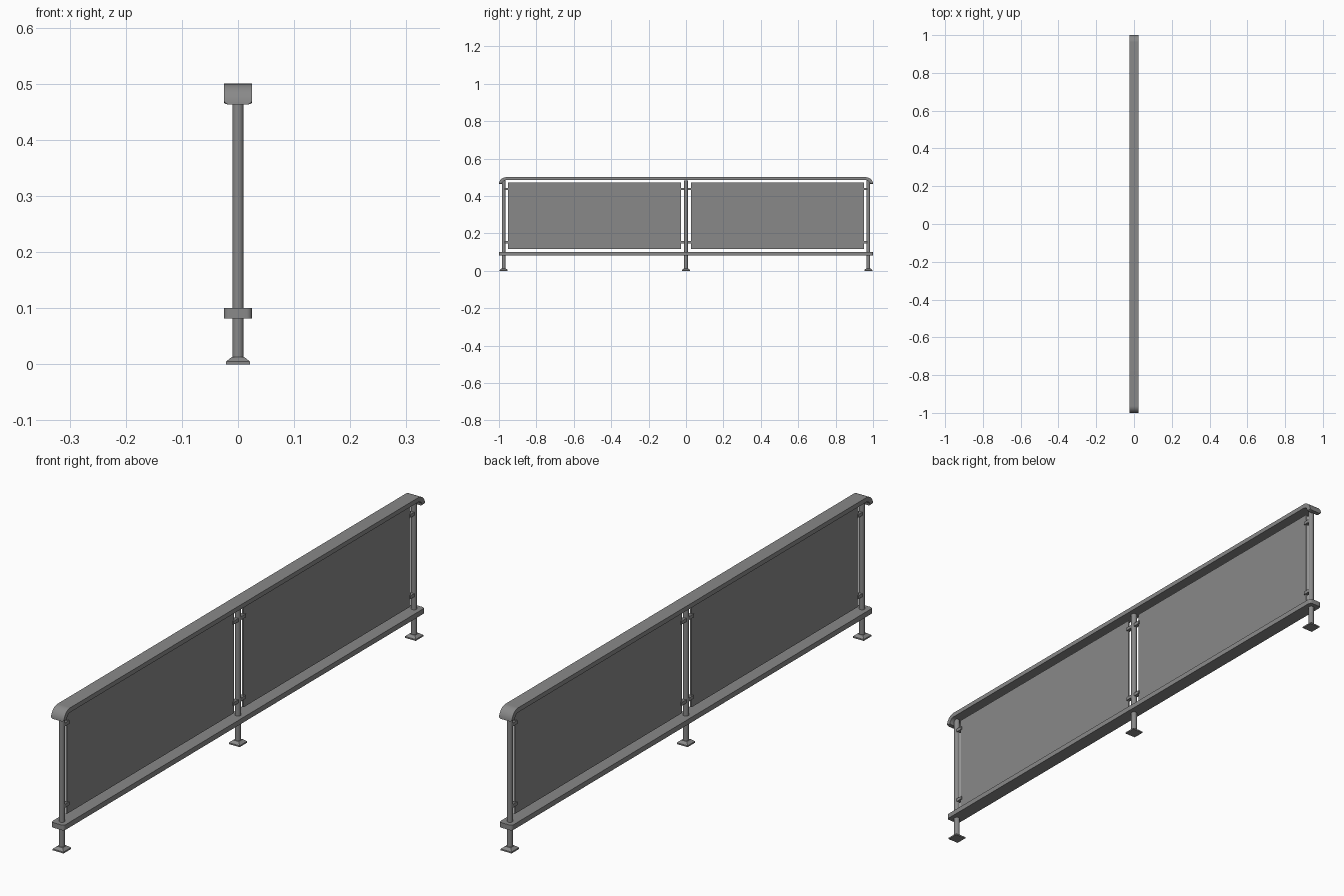
import bpy, bmesh, math

cube = bpy.data.objects.get("Cube")
if cube:
    bpy.data.objects.remove(cube, do_unlink=True)

grey = bpy.data.materials.new("grey metal")
grey.use_nodes = True
COLOUR = (0.25, 0.25, 0.25, 1)
grey.diffuse_color = COLOUR
grey.node_tree.nodes["Principled BSDF"].inputs["Base Color"].default_value = COLOUR


def finish(name, bm):
    bmesh.ops.recalc_face_normals(bm, faces=bm.faces)
    mesh = bpy.data.meshes.new(name)
    bm.to_mesh(mesh)
    bm.free()
    mesh.materials.append(grey)
    obj = bpy.data.objects.new(name, mesh)
    bpy.context.collection.objects.link(obj)
    bpy.ops.object.select_all(action="DESELECT")
    obj.select_set(True)
    bpy.context.view_layer.objects.active = obj
    bpy.ops.object.shade_smooth_by_angle(angle=math.radians(35))
    return obj


def loft(name, rings):
    """Skin closed rings of points and cap both ends."""
    bm = bmesh.new()
    loops = [[bm.verts.new(p) for p in ring] for ring in rings]
    n = len(loops[0])
    for a, b in zip(loops, loops[1:]):
        for i in range(n):
            j = (i + 1) % n
            bm.faces.new((a[i], a[j], b[j], b[i]))
    bm.faces.new(loops[0])
    bm.faces.new(loops[-1])
    return finish(name, bm)


def rectangle(hx, hy, z, y=0):
    return [(-hx, y - hy, z), (hx, y - hy, z), (hx, y + hy, z), (-hx, y + hy, z)]


def box(name, hx, y0, y1, z0, z1):
    y, hy = (y0 + y1) / 2, abs(y1 - y0) / 2
    return loft(name, [rectangle(hx, hy, z0, y), rectangle(hx, hy, z1, y)])


def circle(r, y, z, n=20):
    return [(r * math.cos(math.tau * i / n), y + r * math.sin(math.tau * i / n), z) for i in range(n)]


# Handrail: flat strip that curls down at both ends, with rounded lip corners
HALF_W, BEND, THICK, CORNER = 0.025, 0.037, 0.016, 0.007
STEPS = 16
half = []
for i in range(STEPS + 1):
    a = math.pi / 2 * i / STEPS
    left = (math.pi / 2 - a) * BEND
    inset = 0
    if left < CORNER:
        inset = CORNER - math.sqrt(CORNER ** 2 - (CORNER - left) ** 2)
    half.append((a, HALF_W - inset))


def rail_ring(side, a, w):
    c = 1 - BEND
    r = BEND - THICK
    outer = (side * (c + BEND * math.sin(a)), c_z + BEND * math.cos(a))
    inner = (side * (c + r * math.sin(a)), c_z + r * math.cos(a))
    return [(-w, *outer), (w, *outer), (w, *inner), (-w, *inner)]


c_z = 0.5 - BEND
loft("handrail", [rail_ring(-1, a, w) for a, w in reversed(half)] + [rail_ring(1, a, w) for a, w in half])

# Bottom rail: flat bar with corners rounded in plan
plan = []
R = 0.010
for sx, sy, start in ((1, 1, 0), (-1, 1, 1), (-1, -1, 2), (1, -1, 3)):
    for i in range(7):
        a = math.pi / 2 * (start + i / 6)
        plan.append((sx * (HALF_W - R) + R * math.cos(a), sy * (1 - R) + R * math.sin(a)))
loft("bottom_rail", [[(x, y, z) for x, y in plan] for z in (0.082, 0.1)])

# Posts with tapered square feet
POST_Y = 0.975
for label, y in (("front", -POST_Y), ("middle", 0), ("back", POST_Y)):
    loft(label + "_post", [circle(0.01, y, z) for z in (0.004, 0.483)])
    loft(label + "_foot", [rectangle(s, s, z, y) for s, z in ((0.021, 0), (0.021, 0.005), (0.011, 0.013))])

# Infill panels, each held by four clips
for label, side in (("front", -1), ("back", 1)):
    box(label + "_panel", 0.003, side * 0.027, side * 0.951, 0.117, 0.471)
    for height, z in (("lower", 0.152), ("upper", 0.437)):
        box(f"{label}_{height}_inner_clip", 0.007, side * 0.004, side * 0.034, z - 0.006, z + 0.006)
        box(f"{label}_{height}_outer_clip", 0.007, side * 0.944, side * 0.971, z - 0.006, z + 0.006)
